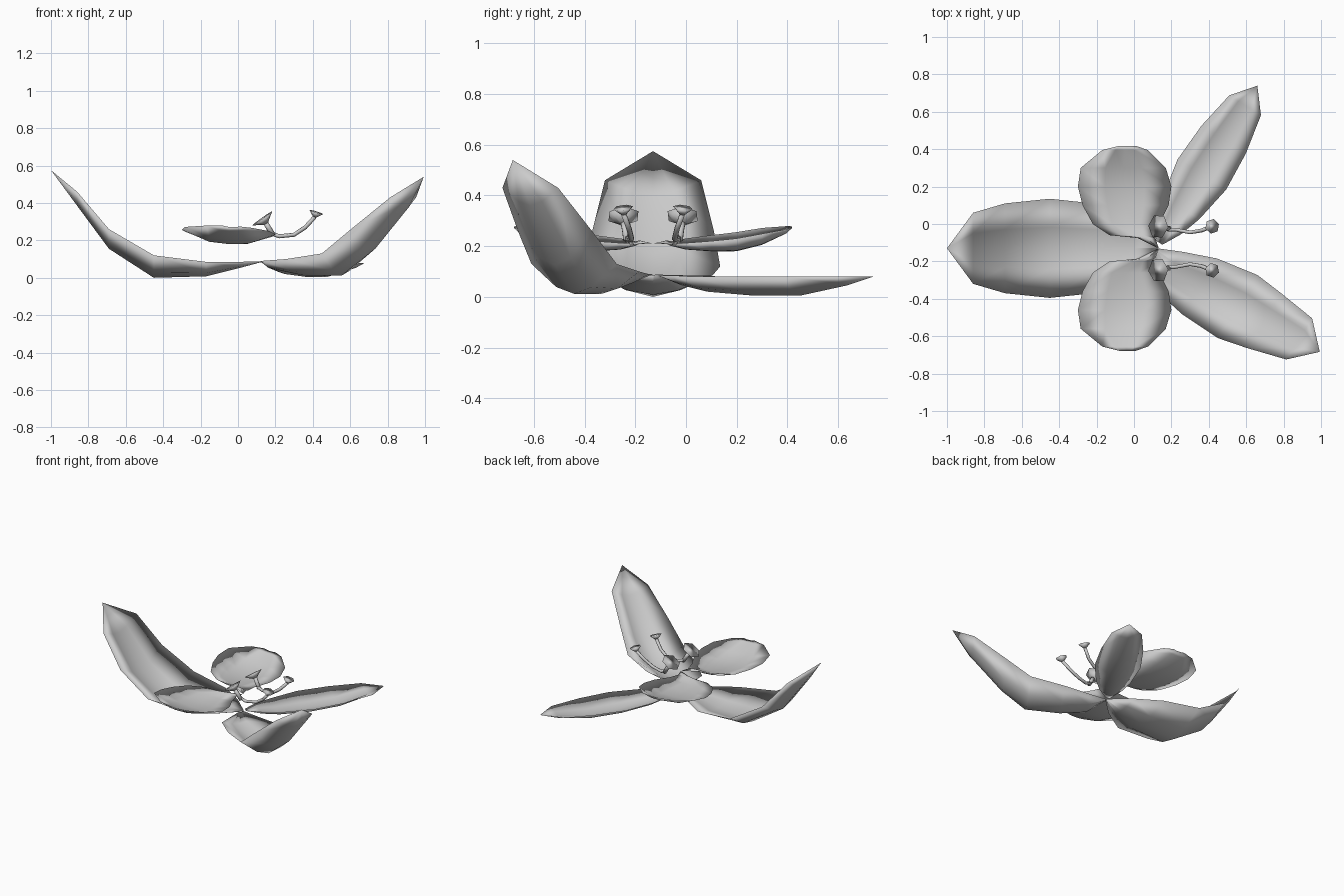
import bpy, bmesh
from math import cos, sin, radians
from mathutils import Vector

cube = bpy.data.objects.get("Cube")
if cube:
    bpy.data.objects.remove(cube, do_unlink=True)

MIRROR_Y = -0.13  # plane of symmetry of the paired parts

grey = bpy.data.materials.new("soft_grey")
grey.use_nodes = True
COLOUR = (0.6, 0.6, 0.6, 1)
grey.diffuse_color = COLOUR
grey.node_tree.nodes["Principled BSDF"].inputs["Base Color"].default_value = COLOUR


def finish(bm, name, mirrored=False):
    """Turn a bmesh into a smooth object, optionally reflected."""
    if mirrored:
        for v in bm.verts:
            v.co.y = 2 * MIRROR_Y - v.co.y
    bmesh.ops.remove_doubles(bm, verts=bm.verts, dist=0.0005)
    bmesh.ops.recalc_face_normals(bm, faces=bm.faces)
    mesh = bpy.data.meshes.new(name)
    bm.to_mesh(mesh)
    bm.free()
    mesh.materials.append(grey)
    mesh.polygons.foreach_set("use_smooth", [True] * len(mesh.polygons))
    obj = bpy.data.objects.new(name, mesh)
    bpy.context.collection.objects.link(obj)


def petal(name, base, angle, stations, cup=1.7, tilt=0.0, mirrored=False):
    """Thin cupped shell; stations are (distance, right width, left width, rim z, centre z)."""
    bm = bmesh.new()
    along = Vector((cos(radians(angle)), sin(radians(angle)), 0))
    across = Vector((-along.y, along.x, 0))
    start = Vector((base[0], base[1], 0))
    for thickness in (0, 0.014):
        rows = []
        for i, (s, right, left, rim, mid) in enumerate(stations):
            row = []
            for t in (-1, -0.42, 0, 0.42, 1):
                lateral = (left - right) / 2 + (left + right) / 2 * t
                z = mid + (rim - mid) * abs(t) ** cup + tilt * lateral
                if abs(t) < 1 and 0 < i < len(stations) - 1:
                    z += thickness * (1 - t * t)
                row.append(bm.verts.new(start + along * s + across * lateral + Vector((0, 0, z))))
            rows.append(row)
        for a, b in zip(rows, rows[1:]):
            for i in range(4):
                bm.faces.new((a[i], a[i + 1], b[i + 1], b[i]))
    finish(bm, name, mirrored)


def tube(bm, path, radius, sides=6):
    """Sweep a polygon along a path."""
    path = [Vector(p) for p in path]
    rings = []
    for i, p in enumerate(path):
        d = (path[min(i + 1, len(path) - 1)] - path[max(i - 1, 0)]).normalized()
        u = d.cross(Vector((0, 1, 0))).normalized()
        v = d.cross(u)
        angles = [radians(360 * k / sides) for k in range(sides)]
        rings.append([bm.verts.new(p + (u * cos(a) + v * sin(a)) * radius) for a in angles])
    for a, b in zip(rings, rings[1:]):
        for k in range(sides):
            n = (k + 1) % sides
            bm.faces.new((a[k], a[n], b[n], b[k]))
    bm.faces.new(rings[0])
    bm.faces.new(rings[-1])


def stamen(name, path, radius, head_radius, head_height, head_dir, mirrored):
    """Thin stalk that ends in a six-sided funnel head."""
    bm = bmesh.new()
    tube(bm, path, radius)
    axis = Vector(head_dir).normalized()
    cone = bmesh.ops.create_cone(bm, cap_ends=True, segments=6, radius1=radius,
                                 radius2=head_radius, depth=head_height)
    rot = axis.to_track_quat('Z', 'Y').to_matrix()
    centre = Vector(path[-1]) + axis * head_height / 2
    for v in cone["verts"]:
        v.co = rot @ v.co + centre
    finish(bm, name, mirrored)


# Three large outer petals
petal("large_petal", (0.13, -0.13), 180, [
    (0, 0.01, 0.01, 0.088, 0.085), (0.13, 0.13, 0.13, 0.085, 0.05),
    (0.30, 0.235, 0.235, 0.085, 0.008), (0.58, 0.265, 0.265, 0.12, 0.0),
    (0.82, 0.24, 0.24, 0.26, 0.155), (0.99, 0.19, 0.19, 0.46, 0.385),
    (1.13, 0, 0, 0.575, 0.575)])
petal("raised_petal", (0.13, -0.14), -32.2, [
    (0, 0.02, 0.01, 0.09, 0.085), (0.11, 0.19, 0.06, 0.09, 0.045),
    (0.29, 0.222, 0.13, 0.10, 0.012), (0.52, 0.228, 0.17, 0.13, 0.012),
    (0.68, 0.19, 0.155, 0.26, 0.125), (0.89, 0.13, 0.13, 0.43, 0.36),
    (1.02, 0, 0, 0.54, 0.54)])
petal("flat_petal", (0.135, -0.1), 58, [
    (0, 0.02, 0.02, 0.085, 0.08), (0.10, 0.075, 0.075, 0.085, 0.045),
    (0.22, 0.115, 0.115, 0.08, 0.02), (0.43, 0.153, 0.153, 0.08, 0.005),
    (0.65, 0.14, 0.14, 0.08, 0.005), (0.866, 0.10, 0.10, 0.08, 0.045),
    (0.99, 0, 0, 0.08, 0.08)])

# Paired round petals and stamens
for mirrored, label in ((False, "left"), (True, "right")):
    petal(label + "_round_petal", (-0.05, 0), 90, [
        (-0.125, 0.18, -0.17, 0.22, 0.22), (-0.075, 0.165, -0.07, 0.218, 0.215),
        (-0.06, 0.17, 0.08, 0.216, 0.205), (0, 0.185, 0.17, 0.222, 0.187),
        (0.1, 0.235, 0.225, 0.232, 0.18), (0.2, 0.25, 0.25, 0.243, 0.18),
        (0.3, 0.22, 0.235, 0.26, 0.205), (0.395, 0.125, 0.12, 0.273, 0.25),
        (0.418, 0.06, 0.03, 0.277, 0.272)], cup=2.4, tilt=0.05, mirrored=mirrored)
    stamen(label + "_long_stamen",
           [(0.18, -0.03, 0.237), (0.22, -0.03, 0.222), (0.30, -0.045, 0.23),
            (0.36, -0.035, 0.27), (0.41, -0.015, 0.325)],
           0.011, 0.04, 0.028, (0.3, 0.1, 1), mirrored)
    stamen(label + "_short_stamen",
           [(0.19, -0.025, 0.225), (0.165, -0.02, 0.265), (0.15, -0.015, 0.29)],
           0.014, 0.066, 0.035, (-0.58, 0.05, 0.82), mirrored)
